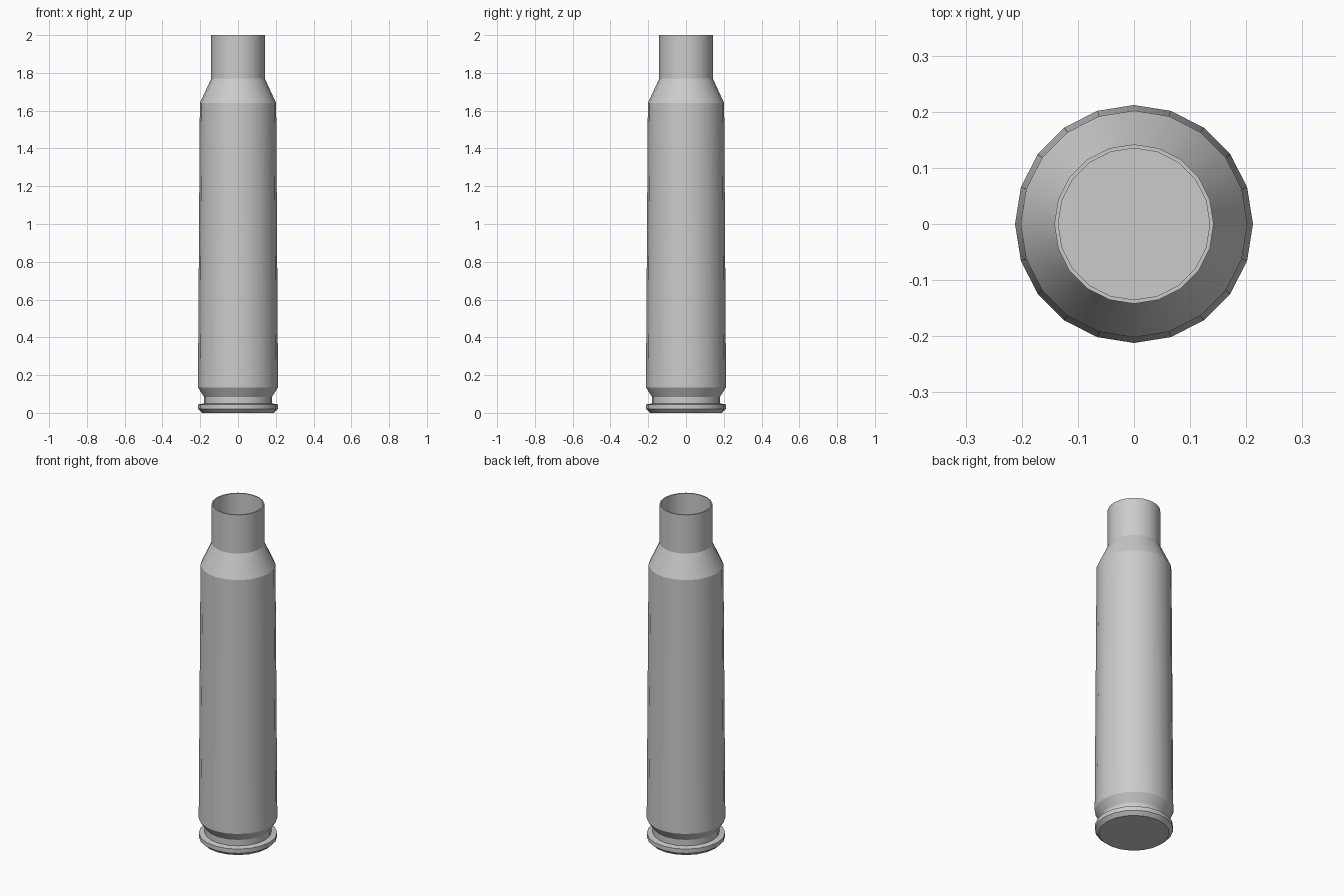
import bpy, bmesh
from math import cos, sin, tau, radians

if "Cube" in bpy.data.objects:
    bpy.data.objects.remove(bpy.data.objects["Cube"])

SIDES = 20

# Outer profile (radius, height) from base to open mouth
profile = [(0.190, 0.0), (0.211, 0.02), (0.211, 0.045), (0.180, 0.05),
           (0.180, 0.085), (0.212, 0.135), (0.202, 1.64), (0.142, 1.77), (0.142, 2.0)]

bm = bmesh.new()
rings = [[bm.verts.new((r * cos(tau * i / SIDES), r * sin(tau * i / SIDES), z))
          for i in range(SIDES)] for r, z in profile]

# Closed base and lathed wall
bm.faces.new(rings[0][::-1])
for low, high in zip(rings, rings[1:]):
    for i in range(SIDES):
        j = (i + 1) % SIDES
        bm.faces.new((low[i], low[j], high[j], high[i]))

mesh = bpy.data.meshes.new("hollow_shell")
bm.to_mesh(mesh)
bm.free()
shell = bpy.data.objects.new("hollow_shell", mesh)
bpy.context.collection.objects.link(shell)

# Thin wall grown inward, leaving the mouth open
wall = shell.modifiers.new("wall", "SOLIDIFY")
wall.thickness = 0.007
wall.offset = -1

bpy.context.view_layer.objects.active = shell
shell.select_set(True)
bpy.ops.object.modifier_apply(modifier="wall")
bpy.ops.object.shade_smooth_by_angle(angle=radians(20))
